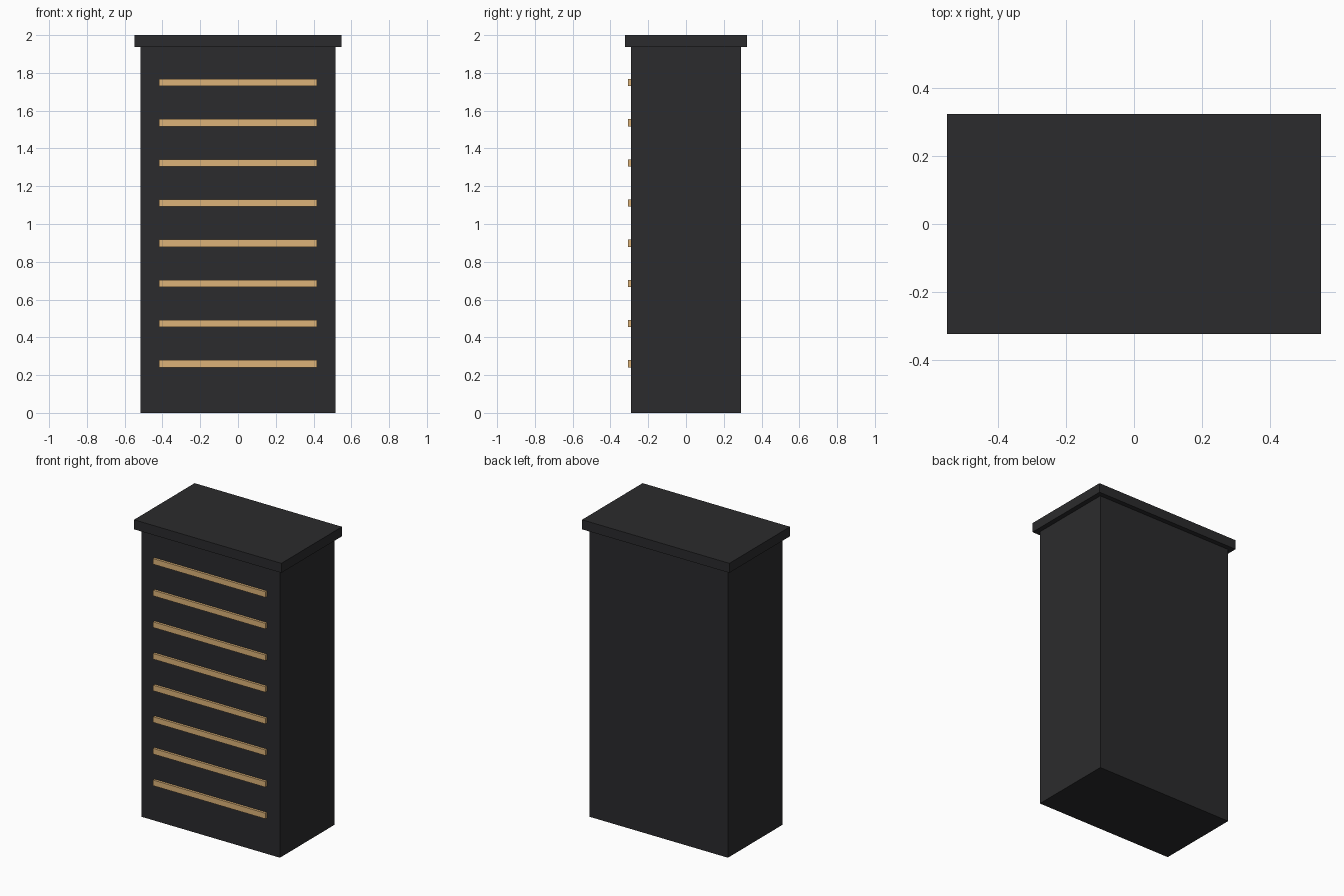
import bpy

if "Cube" in bpy.data.objects:
    bpy.data.objects.remove(bpy.data.objects["Cube"])


def material(name, rgb):
    m = bpy.data.materials.new(name)
    m.diffuse_color = (*rgb, 1.0)
    m.use_nodes = True
    m.node_tree.nodes["Principled BSDF"].inputs["Base Color"].default_value = m.diffuse_color
    return m


def box(name, lo, hi, mat):
    """Box spanning two opposite corners."""
    bpy.ops.mesh.primitive_cube_add(size=1, location=[(a + b) / 2 for a, b in zip(lo, hi)])
    ob = bpy.context.object
    ob.name = name
    ob.scale = [b - a for a, b in zip(lo, hi)]
    bpy.ops.object.transform_apply(location=False, rotation=False, scale=True)
    ob.data.materials.append(mat)
    return ob


dark = material("dark_panel", (0.024, 0.024, 0.026))
wood = material("pale_wood", (0.72, 0.45, 0.19))

# Cabinet body and overhanging lid
box("cabinet_body", (-0.515, -0.29, 0), (0.515, 0.29, 1.94), dark)
box("cabinet_lid", (-0.548, -0.322, 1.936), (0.548, 0.322, 2.0), dark)

# Eight evenly spaced wooden slats on the front
for i in range(8):
    z = 0.26 + i * 0.2127
    box(f"front_slat_{i + 1}", (-0.417, -0.306, z - 0.019), (0.417, -0.285, z + 0.019), wood)
